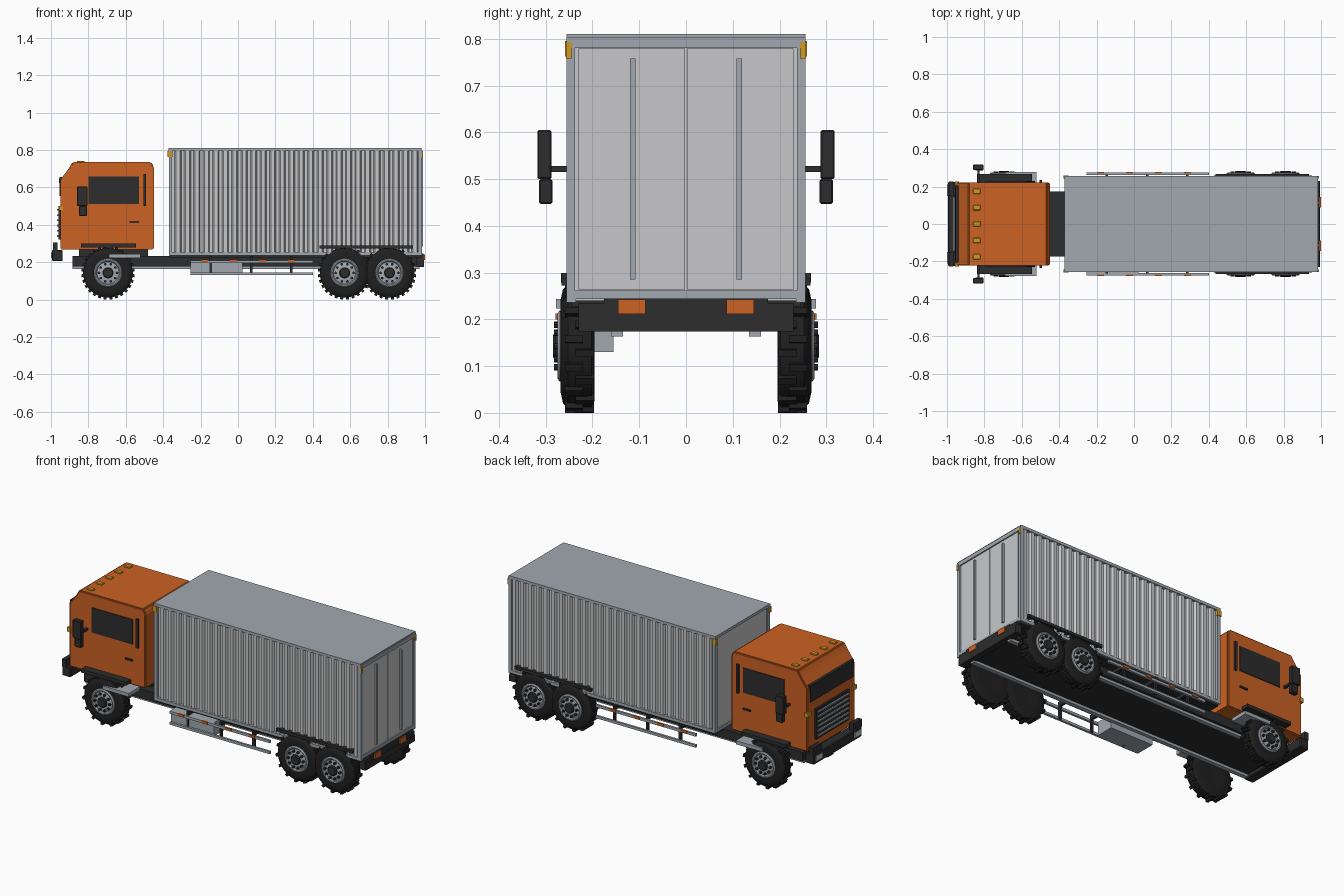
import bpy, bmesh, math
from mathutils import Matrix, Vector

if "Cube" in bpy.data.objects:
    bpy.data.objects.remove(bpy.data.objects["Cube"])


def mat(name, r, g, b):
    m = bpy.data.materials.new(name)
    m.diffuse_color = (r, g, b, 1)
    m.use_nodes = True
    m.node_tree.nodes["Principled BSDF"].inputs["Base Color"].default_value = m.diffuse_color
    return m


ORANGE = mat("orange_paint", 0.60, 0.122, 0.017)
PANEL = mat("light_grey_panel", 0.57, 0.575, 0.585)
FRAME = mat("blue_grey_metal", 0.355, 0.395, 0.435)
DARK = mat("dark_trim", 0.026, 0.026, 0.026)
TYRE = mat("tyre_rubber", 0.014, 0.014, 0.014)
YELLOW = mat("amber_lamp", 0.62, 0.33, 0.02)


def finish(name, bm, m, smooth=False):
    bmesh.ops.recalc_face_normals(bm, faces=bm.faces)
    me = bpy.data.meshes.new(name)
    bm.to_mesh(me)
    bm.free()
    me.materials.append(m)
    ob = bpy.data.objects.new(name, me)
    bpy.context.collection.objects.link(ob)
    if smooth:
        bpy.ops.object.select_all(action='DESELECT')
        ob.select_set(True)
        bpy.context.view_layer.objects.active = ob
        bpy.ops.object.shade_smooth_by_angle(angle=math.radians(35))
    return ob


def add_box(bm, x0, x1, y0, y1, z0, z1, rot=None):
    M = Matrix.Translation(((x0 + x1) / 2, (y0 + y1) / 2, (z0 + z1) / 2)) @ \
        Matrix.Diagonal((abs(x1 - x0), abs(y1 - y0), abs(z1 - z0), 1))
    bmesh.ops.create_cube(bm, size=1, matrix=(rot @ M) if rot else M)


def box(name, m, x0, x1, y0, y1, z0, z1, bevel=0):
    bm = bmesh.new()
    add_box(bm, x0, x1, y0, y1, z0, z1)
    if bevel:
        bmesh.ops.bevel(bm, geom=bm.edges[:], offset=bevel, segments=1, affect='EDGES')
    return finish(name, bm, m)


def pair(name, m, x0, x1, y0, y1, z0, z1, bevel=0):
    """Same box on the left and right sides."""
    box(name + "_right", m, x0, x1, -y1, -y0, z0, z1, bevel)
    box(name + "_left", m, x0, x1, y0, y1, z0, z1, bevel)


def extrude_y(name, m, pts, y0, y1, bevel=0):
    """Side profile in x,z pulled across the width."""
    bm = bmesh.new()
    f = bm.faces.new([bm.verts.new((x, y0, z)) for x, z in pts])
    r = bmesh.ops.extrude_face_region(bm, geom=[f])
    bmesh.ops.translate(bm, vec=(0, y1 - y0, 0),
                        verts=[v for v in r['geom'] if isinstance(v, bmesh.types.BMVert)])
    if bevel:
        bmesh.ops.bevel(bm, geom=bm.edges[:], offset=bevel, segments=2, affect='EDGES')
    return finish(name, bm, m)


def lathe(name, m, prof, x, z, s, seg=40):
    """Radius,y profile spun about a wheel axle."""
    bm = bmesh.new()
    rings = []
    for i in range(seg):
        a = 2 * math.pi * i / seg
        rings.append([bm.verts.new((x + r * math.cos(a), s * y, z + r * math.sin(a))) for r, y in prof])
    for i in range(seg):
        p, q = rings[i], rings[(i + 1) % seg]
        for j in range(len(prof) - 1):
            bm.faces.new((p[j], p[j + 1], q[j + 1], q[j]))
    for j in (0, -1):
        bm.faces.new([r[j] for r in rings])
    return finish(name, bm, m, True)


def wheel(tag, x, s):
    z = 0.143
    lathe(tag + "_tyre", TYRE, [(0.07, 0.198), (0.118, 0.196), (0.132, 0.202), (0.133, 0.252),
                                (0.122, 0.263), (0.100, 0.268), (0.074, 0.264)], x, z, s)
    lathe(tag + "_rim", FRAME, [(0.076, 0.25), (0.076, 0.270), (0.070, 0.275), (0.064, 0.274),
                                (0.059, 0.267), (0.036, 0.272)], x, z, s)
    lathe(tag + "_hub", DARK, [(0.030, 0.26), (0.030, 0.279), (0.024, 0.284)], x, z, s, 20)
    bm = bmesh.new()
    for i in range(28):  # staggered tread blocks
        R = Matrix.Translation((x, 0, z)) @ Matrix.Rotation(2 * math.pi * (i + 0.5) / 28, 4, 'Y')
        y0, y1 = (0.197, 0.236) if i % 2 else (0.220, 0.259)
        add_box(bm, -0.008, 0.008, s * y0, s * y1, 0.125, 0.143, R)
    finish(tag + "_tread", bm, TYRE)
    bm = bmesh.new()
    for i in range(10):  # wheel nuts
        a = 2 * math.pi * i / 10
        M = Matrix.Translation((x + 0.048 * math.cos(a), s * 0.273, z + 0.048 * math.sin(a))) @ \
            Matrix.Rotation(math.pi / 2, 4, 'X')
        bmesh.ops.create_cone(bm, cap_ends=True, segments=8, radius1=0.007, radius2=0.007, depth=0.018, matrix=M)
    finish(tag + "_nuts", bm, DARK)


for tag, x in (("front_wheel", -0.695), ("middle_wheel", 0.57), ("rear_wheel", 0.81)):
    wheel(tag + "_right", x, -1)
    wheel(tag + "_left", x, 1)

# Chassis
box("chassis", DARK, -0.885, 0.98, -0.175, 0.175, 0.178, 0.232)
pair("frame_rail", FRAME, -0.885, 0.97, 0.135, 0.16, 0.163, 0.18)
box("container_floor", DARK, -0.365, 0.975, -0.245, 0.245, 0.226, 0.24)
box("cab_mount", DARK, -0.85, -0.48, -0.12, 0.12, 0.23, 0.28)
box("rear_bumper", DARK, 0.955, 0.995, -0.23, 0.23, 0.174, 0.212)
box("rear_light_board", DARK, 0.955, 0.992, -0.175, 0.175, 0.21, 0.245)
pair("rear_bumper_end", DARK, 0.955, 0.992, 0.172, 0.23, 0.21, 0.235)
pair("tail_lamp", ORANGE, 0.99, 0.999, 0.087, 0.145, 0.212, 0.242)

# Mudguards and cab steps
pair("rear_mudguard", DARK, 0.435, 0.935, 0.195, 0.266, 0.272, 0.289)
pair("front_mudguard", DARK, -0.84, -0.545, 0.19, 0.267, 0.279, 0.299)
pair("cab_step", FRAME, -0.69, -0.52, 0.17, 0.278, 0.223, 0.244)

# Side guards, marker lamps and the tool box
pair("upper_guard_rail", FRAME, -0.255, 0.40, 0.262, 0.275, 0.195, 0.21)
pair("lower_guard_rail", FRAME, -0.255, 0.40, 0.262, 0.275, 0.13, 0.145)
for i, x in enumerate((-0.145, 0.07, 0.285)):
    pair("guard_post_%d" % i, DARK, x - 0.007, x + 0.007, 0.25, 0.265, 0.13, 0.232)
    pair("guard_bracket_%d" % i, DARK, x - 0.007, x + 0.007, 0.17, 0.262, 0.205, 0.228)
for i, x in enumerate((-0.18, -0.025, 0.13, 0.285)):
    pair("side_lamp_%d" % i, ORANGE, x - 0.019, x + 0.019, 0.27, 0.279, 0.2, 0.213)
box("tool_box", FRAME, -0.255, 0.025, -0.262, -0.155, 0.13, 0.21)

# Cab body
extrude_y("cab", ORANGE, [(-0.95, 0.268), (-0.45, 0.268), (-0.45, 0.712), (-0.465, 0.735),
                          (-0.885, 0.735), (-0.902, 0.705), (-0.95, 0.64)], -0.222, 0.222, 0.006)
pair("side_window", DARK, -0.80, -0.53, 0.219, 0.226, 0.51, 0.657)
pair("door_handle", DARK, -0.58, -0.53, 0.219, 0.229, 0.41, 0.42)
pair("grab_bar", DARK, -0.505, -0.491, 0.219, 0.234, 0.50, 0.67)
box("windscreen", DARK, -0.955, -0.945, -0.20, 0.20, 0.555, 0.635)
extrude_y("sun_visor", DARK, [(-0.958, 0.622), (-0.945, 0.622), (-0.938, 0.655), (-0.955, 0.655)], -0.205, 0.205)
box("grille", DARK, -0.96, -0.945, -0.155, 0.155, 0.32, 0.50)
for i in range(6):
    z = 0.335 + i * 0.028
    box("grille_slat_%d" % i, FRAME, -0.968, -0.955, -0.145, 0.145, z, z + 0.009)
pair("turn_lamp", YELLOW, -0.958, -0.935, 0.195, 0.228, 0.475, 0.50)
for i in range(5):
    y = (i - 2) * 0.0875
    box("roof_lamp_%d" % i, YELLOW, -0.86, -0.82, y - 0.014, y + 0.014, 0.73, 0.742, 0.003)

# Front bumper and headlamps
box("front_bumper", DARK, -0.995, -0.937, -0.225, 0.225, 0.205, 0.265, 0.005)
pair("bumper_corner", DARK, -0.99, -0.965, 0.15, 0.228, 0.26, 0.305)
pair("headlamp", PANEL, -1.0, -0.992, 0.15, 0.21, 0.222, 0.252)

# Mirrors
pair("mirror", DARK, -0.86, -0.805, 0.288, 0.318, 0.50, 0.605, 0.003)
pair("lower_mirror", DARK, -0.85, -0.807, 0.286, 0.314, 0.447, 0.50, 0.003)
pair("mirror_arm", DARK, -0.838, -0.825, 0.215, 0.29, 0.515, 0.528)

# Container shell: core, roof and frame
box("container_core", PANEL, -0.362, 0.97, -0.238, 0.238, 0.24, 0.795)
box("container_roof", FRAME, -0.372, 0.98, -0.256, 0.256, 0.793, 0.81)
pair("bottom_side_rail", FRAME, -0.37, 0.98, 0.235, 0.256, 0.236, 0.254)
pair("front_corner_post", FRAME, -0.37, -0.352, 0.235, 0.256, 0.25, 0.795)
pair("rear_corner_post", FRAME, 0.962, 0.983, 0.237, 0.256, 0.236, 0.795)
box("front_sill", FRAME, -0.37, -0.355, -0.24, 0.24, 0.236, 0.254)
box("rear_sill", FRAME, 0.962, 0.983, -0.24, 0.24, 0.244, 0.262)
box("rear_header", FRAME, 0.962, 0.985, -0.256, 0.256, 0.78, 0.803)

# Corrugated side walls
for side, s in (("right", -1), ("left", 1)):
    bm = bmesh.new()
    n, x0, x1 = 26, -0.354, 0.964
    p = (x1 - x0) / n
    line = []
    for i in range(n):
        line += [(x0 + p * (i + t), d) for t, d in ((0, 0.239), (0.3, 0.239), (0.45, 0.253), (0.85, 0.253))]
    line.append((x1, 0.239))
    cols = [(bm.verts.new((x, s * y, 0.25)), bm.verts.new((x, s * y, 0.794))) for x, y in line]
    for a, b in zip(cols, cols[1:]):
        bm.faces.new((a[0], b[0], b[1], a[1]) if s < 0 else (a[0], a[1], b[1], b[0]))
    me = bpy.data.meshes.new("corrugated_wall_" + side)
    bm.to_mesh(me)
    bm.free()
    me.materials.append(PANEL)
    bpy.context.collection.objects.link(bpy.data.objects.new("corrugated_wall_" + side, me))

# Rear doors, lock bars and corner lamps
pair("rear_door", PANEL, 0.965, 0.979, 0.002, 0.23, 0.264, 0.779)
pair("door_edge", PANEL, 0.965, 0.974, 0.0, 0.24, 0.26, 0.782)
pair("lock_bar", FRAME, 0.975, 0.99, 0.108, 0.12, 0.285, 0.758)
pair("rear_corner_lamp", YELLOW, 0.98, 0.988, 0.244, 0.257, 0.758, 0.793)
pair("front_corner_lamp", YELLOW, -0.377, -0.35, 0.244, 0.259, 0.762, 0.795)
